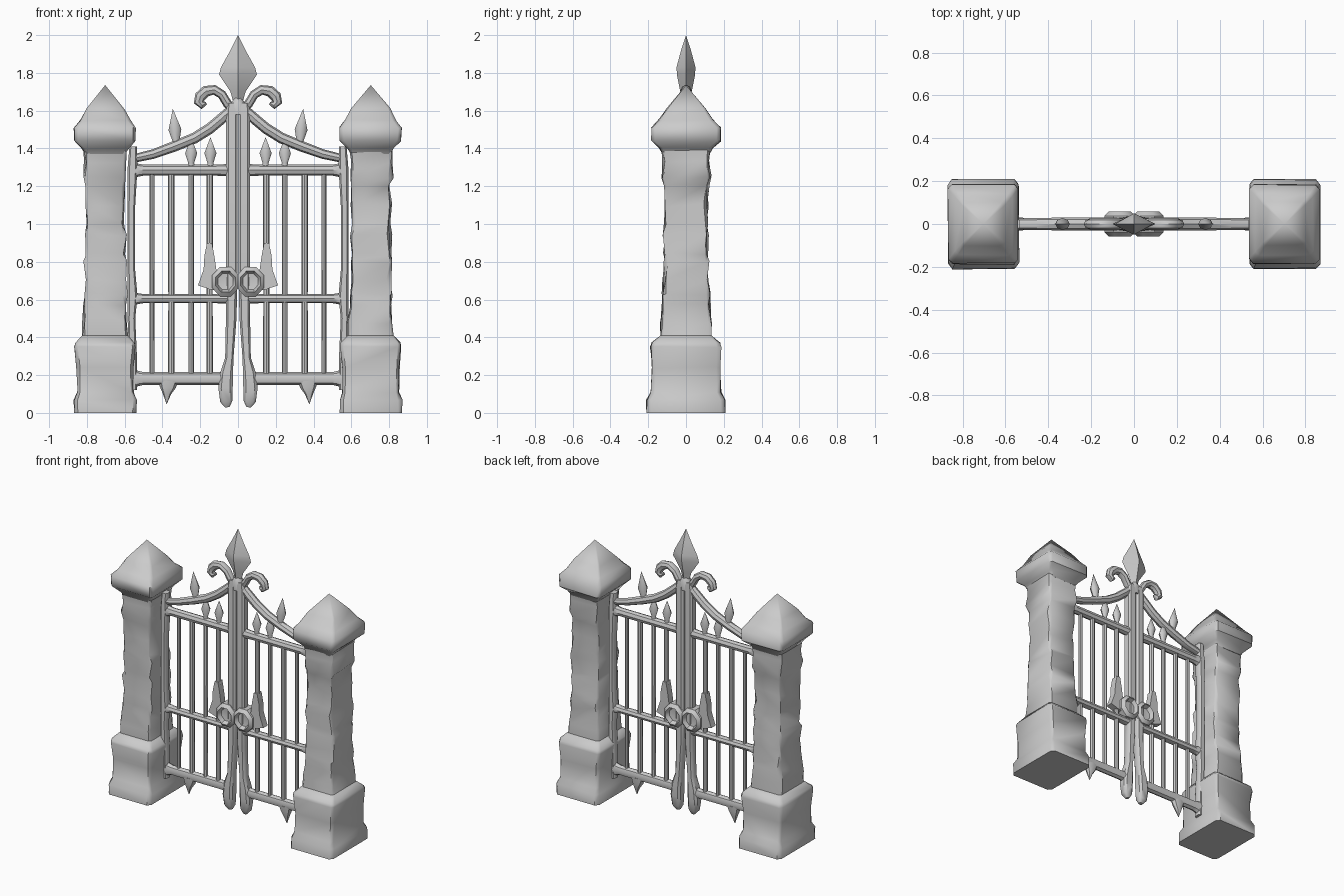
import bpy, bmesh, math, random
from mathutils import Vector

cube = bpy.data.objects.get("Cube")
if cube:
    bpy.data.objects.remove(cube, do_unlink=True)
random.seed(4)

stone = bpy.data.materials.new("plain grey")
stone.use_nodes = True
GREY = (0.6, 0.6, 0.6, 1)
stone.diffuse_color = GREY
stone.node_tree.nodes["Principled BSDF"].inputs["Base Color"].default_value = GREY

# Cross-sections in unit half-widths
ROUND = [(math.cos(i * math.pi / 4), math.sin(i * math.pi / 4)) for i in range(8)]
BLOCK = [(1, -.88), (1, .88), (.88, 1), (-.88, 1), (-1, .88), (-1, -.88), (-.88, -1), (.88, -1)]
SLAB = [(1, -.6), (1, .6), (.6, 1), (-.6, 1), (-1, .6), (-1, -.6), (-.6, -1), (.6, -1)]
DIAMOND = [(1, 0), (0, 1), (-1, 0), (0, -1)]


def finish(name, bm, angle=40):
    bmesh.ops.remove_doubles(bm, verts=bm.verts, dist=0.0005)
    bmesh.ops.recalc_face_normals(bm, faces=bm.faces)
    mesh = bpy.data.meshes.new(name)
    bm.to_mesh(mesh)
    bm.free()
    mesh.materials.append(stone)
    ob = bpy.data.objects.new(name, mesh)
    bpy.context.collection.objects.link(ob)
    bpy.ops.object.select_all(action='DESELECT')
    ob.select_set(True)
    bpy.context.view_layer.objects.active = ob
    bpy.ops.object.shade_smooth_by_angle(angle=math.radians(angle))
    return ob


def sweep(name, path, section=ROUND, side=1, rough=0.0, angle=40):
    """Sweep a section along (x, z, half_width, half_depth) stations in the gate plane."""
    bm = bmesh.new()
    rings = []
    for i, (x, z, w, d) in enumerate(path):
        a, b = path[max(i - 1, 0)], path[min(i + 1, len(path) - 1)]
        t = Vector((b[0] - a[0], b[1] - a[1])).normalized()
        ring = []
        for u, v in section:
            j = Vector([random.uniform(-rough, rough) for _ in range(3)])
            if i in (0, len(path) - 1):
                j *= 0
            p = Vector(((x + t.y * u * w) * side, v * d, z - t.x * u * w))
            ring.append(bm.verts.new(p + j))
        rings.append(ring)
    n = len(section)
    for lo, hi in zip(rings, rings[1:]):
        for k in range(n):
            bm.faces.new((lo[k], lo[(k + 1) % n], hi[(k + 1) % n], hi[k]))
    bm.faces.new(rings[0])
    bm.faces.new(rings[-1])
    return finish(name, bm, angle)


def spear(name, x, z, height, w, d, side, lean=0.0):
    """Leaf-shaped finial with a narrow neck."""
    sweep(name, [(x + lean * f, z + height * f, w * k, d * k)
                 for f, k in ((0, .55), (.12, .5), (.45, 1), (1, 0))], ROUND, side, angle=50)


def ring_plate(name, x, z, radius, depth, side):
    """Faceted lock boss with a sunken centre on both faces."""
    bm = bmesh.new()
    loops = []
    for r, y in ((.3, .45), (.55, .5), (.72, 1), (1, .65), (1, -.65), (.72, -1), (.55, -.5), (.3, -.45)):
        loops.append([bm.verts.new((side * (x + radius * r * math.cos(a)), depth * y,
                                    z + 1.08 * radius * r * math.sin(a)))
                      for a in [math.pi * (k + .5) / 4 for k in range(8)]])
    for a, b in zip(loops, loops[1:]):
        for k in range(8):
            bm.faces.new((a[k], a[(k + 1) % 8], b[(k + 1) % 8], b[k]))
    bm.faces.new(loops[0])
    bm.faces.new(loops[-1])
    finish(name, bm)


def plate(name, outline, depth, side):
    """Flat cut-out extruded through the gate plane, with a bevelled rim."""
    bm = bmesh.new()
    f = bm.faces.new([bm.verts.new((side * x, -depth, z)) for x, z in outline])
    new = bmesh.ops.extrude_face_region(bm, geom=[f])["geom"]
    for v in new:
        if isinstance(v, bmesh.types.BMVert):
            v.co.y = depth
    finish(name, bm, 30)


PLINTH = ((0, .165, .21), (.07, .165, .208), (.11, .15, .185), (.24, .152, .178),
          (.35, .162, .188), (.37, .158, .182), (.41, .122, .135))
SHAFT = ((.40, .122, .135), (.48, .114, .132), (.57, .108, .126), (.63, .112, .122),
         (.70, .104, .118), (.80, .108, .116), (.84, .102, .114), (.94, .106, .115),
         (1.0, .099, .113), (1.1, .106, .117), (1.2, .101, .118), (1.25, .112, .13),
         (1.33, .107, .12), (1.40, .115, .13))
CAP = ((1.37, .105, .125), (1.40, .122, .14), (1.44, .162, .183), (1.51, .165, .185),
       (1.55, .135, .145), (1.61, .1, .1), (1.735, 0, 0))

for s, label in ((1, "left"), (-1, "right")):
    # Stone pillar
    for part, rows, rough in (("plinth", PLINTH, .004), ("shaft", SHAFT, .009), ("cap", CAP, .004)):
        sweep(f"{label}_pillar_{part}", [(.703, z, w, d) for z, w, d in rows], BLOCK, s, rough, 50)

    # Meeting post with a swollen foot
    sweep(f"{label}_meeting_post", [(.056, .03, .012, .012), (.062, .06, .032, .028),
          (.066, .13, .038, .034), (.06, .21, .034, .034), (.046, .29, .022, .03),
          (.036, .5, .028, .03), (.033, .75, .031, .032), (.033, 1.6, .031, .032),
          (.03, 1.64, .026, .028)], SLAB, s)

    # Hinge stile
    sweep(f"{label}_hinge_stile", [(.555, .12, .02, .025), (.558, .3, .023, .028),
          (.564, .5, .02, .026), (.558, .62, .026, .03), (.564, .75, .02, .026),
          (.564, 1.1, .02, .026), (.558, 1.3, .026, .03), (.555, 1.41, .02, .025)], SLAB, s)

    # Horizontal rails, flared at the ends
    for part, z, h in (("top", 1.285, .029), ("middle", .605, .024), ("bottom", .182, .034)):
        sweep(f"{label}_{part}_rail", [(.04, z, h * 1.15, .03), (.12, z, h, .028),
              (.5, z, h, .028), (.53, z, h * 1.2, .03), (.565, z, h * 2, .03)], ROUND, s)

    # Upright bars
    for i, (x, r) in enumerate(((.15, .017), (.248, .015), (.353, .017), (.455, .013))):
        sweep(f"{label}_bar_{i + 1}", [(x, .18, r, r), (x, .6, r * .95, r), (x, .9, r, r),
              (x, 1.29, r, r)], ROUND, s)

    # Sloping top rail
    sweep(f"{label}_sloping_rail", [(.03, 1.61, .026, .026), (.09, 1.555, .029, .03),
          (.15, 1.505, .029, .03), (.23, 1.455, .029, .03), (.34, 1.41, .028, .03),
          (.45, 1.37, .025, .028), (.56, 1.345, .022, .026)], ROUND, s)

    # Scroll beside the crown
    sweep(f"{label}_scroll", [(.02, 1.6, .024, .024), (.055, 1.635, .024, .026),
          (.085, 1.685, .024, .028), (.125, 1.71, .026, .028), (.17, 1.703, .03, .028),
          (.2, 1.675, .03, .026), (.208, 1.645, .027, .025), (.19, 1.628, .02, .022),
          (.168, 1.64, .008, .01)], ROUND, s)

    # Small finials and the hanging spike
    spear(f"{label}_finial_inner", .146, 1.305, .155, .032, .026, s)
    spear(f"{label}_finial_outer", .248, 1.305, .155, .032, .026, s)
    spear(f"{label}_finial_slope", .325, 1.41, .2, .034, .028, s, .02)
    sweep(f"{label}_hanging_spike", [(.37, .17, .055, .028), (.372, .135, .042, .026),
          (.376, .1, .022, .02), (.378, .045, 0, 0)], ROUND, s)

    # Lock boss and its wing
    ring_plate(f"{label}_lock_boss", .066, .695, .078, .058, s)
    plate(f"{label}_lock_wing", [(.1, .645), (.15, .655), (.212, .675), (.182, .76),
          (.178, .83), (.164, .9), (.138, .9), (.125, .83), (.115, .76)], .024, s)

# Crown spearhead
sweep("crown_collar", [(0, 1.58, .055, .034), (0, 1.64, .04, .036), (0, 1.67, .015, .02)], ROUND)
sweep("crown_spearhead", [(0, 1.645, .025, .022), (0, 1.7, .04, .03), (0, 1.79, .1, .048),
      (0, 1.83, .09, .05), (0, 1.92, .04, .026), (0, 2.0, 0, 0)], DIAMOND, angle=30)
